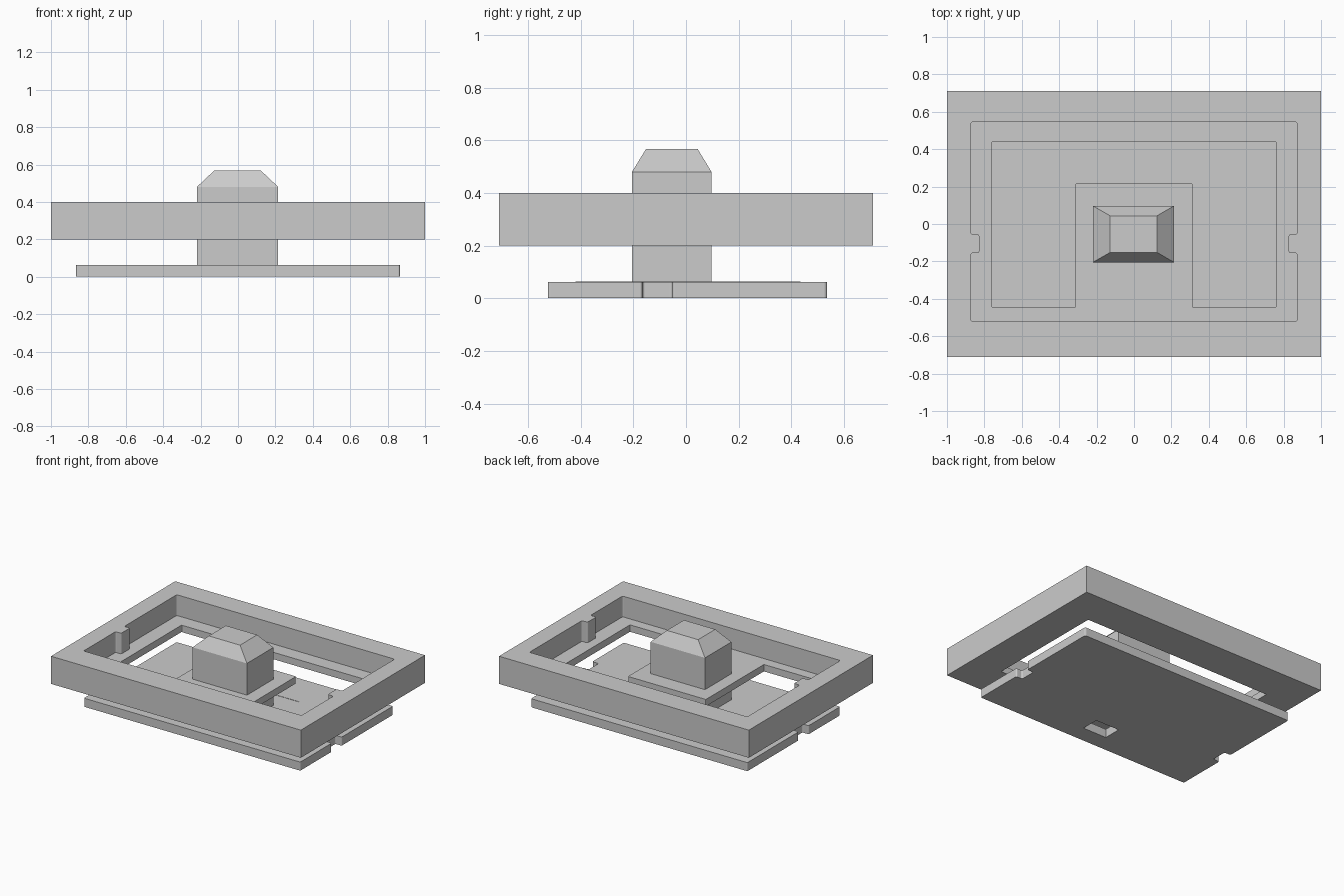
import bpy, bmesh

cube = bpy.data.objects.get("Cube")
if cube:
    bpy.data.objects.remove(cube, do_unlink=True)

grey = bpy.data.materials.new("plain_grey")
grey.use_nodes = True
colour = (0.6, 0.6, 0.6, 1)
grey.diffuse_color = colour
grey.node_tree.nodes["Principled BSDF"].inputs["Base Color"].default_value = colour


def prism(name, outline, low, high, radius=0):
    """Extrude a flat outline upward, with optional rounded upright edges."""
    bm = bmesh.new()
    base = bm.faces.new([bm.verts.new((x, y, low)) for x, y in outline])
    bmesh.ops.recalc_face_normals(bm, faces=[base])
    up = bmesh.ops.extrude_face_region(bm, geom=[base])["geom"]
    for v in up:
        if isinstance(v, bmesh.types.BMVert):
            v.co.z = high
    if radius:
        upright = [e for e in bm.edges
                   if abs(e.verts[0].co.z - e.verts[1].co.z) > 1e-4]
        bmesh.ops.bevel(bm, geom=upright, offset=radius, segments=3,
                        profile=0.5, affect='EDGES')
    bmesh.ops.recalc_face_normals(bm, faces=bm.faces)
    mesh = bpy.data.meshes.new(name)
    bm.to_mesh(mesh)
    bm.free()
    mesh.materials.append(grey)
    obj = bpy.data.objects.new(name, mesh)
    bpy.context.collection.objects.link(obj)
    return obj


def cut(obj, cutter):
    """Subtract the cutter and discard it."""
    mod = obj.modifiers.new("cut", 'BOOLEAN')
    mod.object = cutter
    mod.operation = 'DIFFERENCE'
    mod.solver = 'EXACT'
    bpy.context.view_layer.objects.active = obj
    bpy.ops.object.modifier_apply(modifier=mod.name)
    bpy.data.objects.remove(cutter, do_unlink=True)


def rect(x0, x1, y0, y1):
    return [(x0, y0), (x1, y0), (x1, y1), (x0, y1)]


def notched(half, y0, y1, depth, n0, n1):
    """Rectangle with a notch in each short side."""
    side = [(half, y0), (half, n0), (half - depth, n0),
            (half - depth, n1), (half, n1), (half, y1)]
    return side + [(-x, y) for x, y in reversed(side)]


def u_shape(half, y0, y1, inner, top):
    """Rectangle with a tongue-shaped bay entering from the front."""
    side = [(inner, top), (inner, y0), (half, y0), (half, y1)]
    return side + [(-x, y) for x, y in reversed(side)]


# Frame with a recess, side keys and a floor that keeps a central tongue
frame = prism("frame", rect(-1, 1, -0.71, 0.71), 0.2, 0.4)
cut(frame, prism("recess_cutter",
                 notched(0.872, -0.52, 0.545, 0.045, -0.155, -0.055),
                 0.25, 0.5, 0.01))
cut(frame, prism("opening_cutter",
                 u_shape(0.76, -0.445, 0.44, 0.312, 0.218), 0.1, 0.3, 0.005))

# Base plate with matching side notches and a slot near the front
plate = prism("base_plate",
              notched(0.866, -0.525, 0.535, 0.05, -0.165, -0.052),
              0, 0.062, 0.01)
cut(plate, prism("slot_cutter", rect(-0.095, 0.095, -0.4, -0.27), -0.1, 0.2))

# Very low raised panel on the plate, following the opening
prism("plate_panel", u_shape(0.747, -0.42, 0.435, 0.33, 0.235), 0.061, 0.064)

# Central block passing through the tongue, with a tapered cap
block = prism("centre_block", rect(-0.22, 0.215, -0.205, 0.097), 0.06, 0.48)
bm = bmesh.new()
bm.from_mesh(block.data)
top = max(bm.faces, key=lambda f: f.calc_center_median().z)
cap = bmesh.ops.extrude_face_region(bm, geom=[top])
bmesh.ops.delete(bm, geom=[top], context='FACES_ONLY')
for v in cap["geom"]:
    if isinstance(v, bmesh.types.BMVert):
        v.co.x -= 0.092 if v.co.x > 0 else -0.092
        v.co.y -= 0.053 if v.co.y > 0 else -0.053
        v.co.z = 0.567
bmesh.ops.recalc_face_normals(bm, faces=bm.faces)
bm.to_mesh(block.data)
bm.free()
